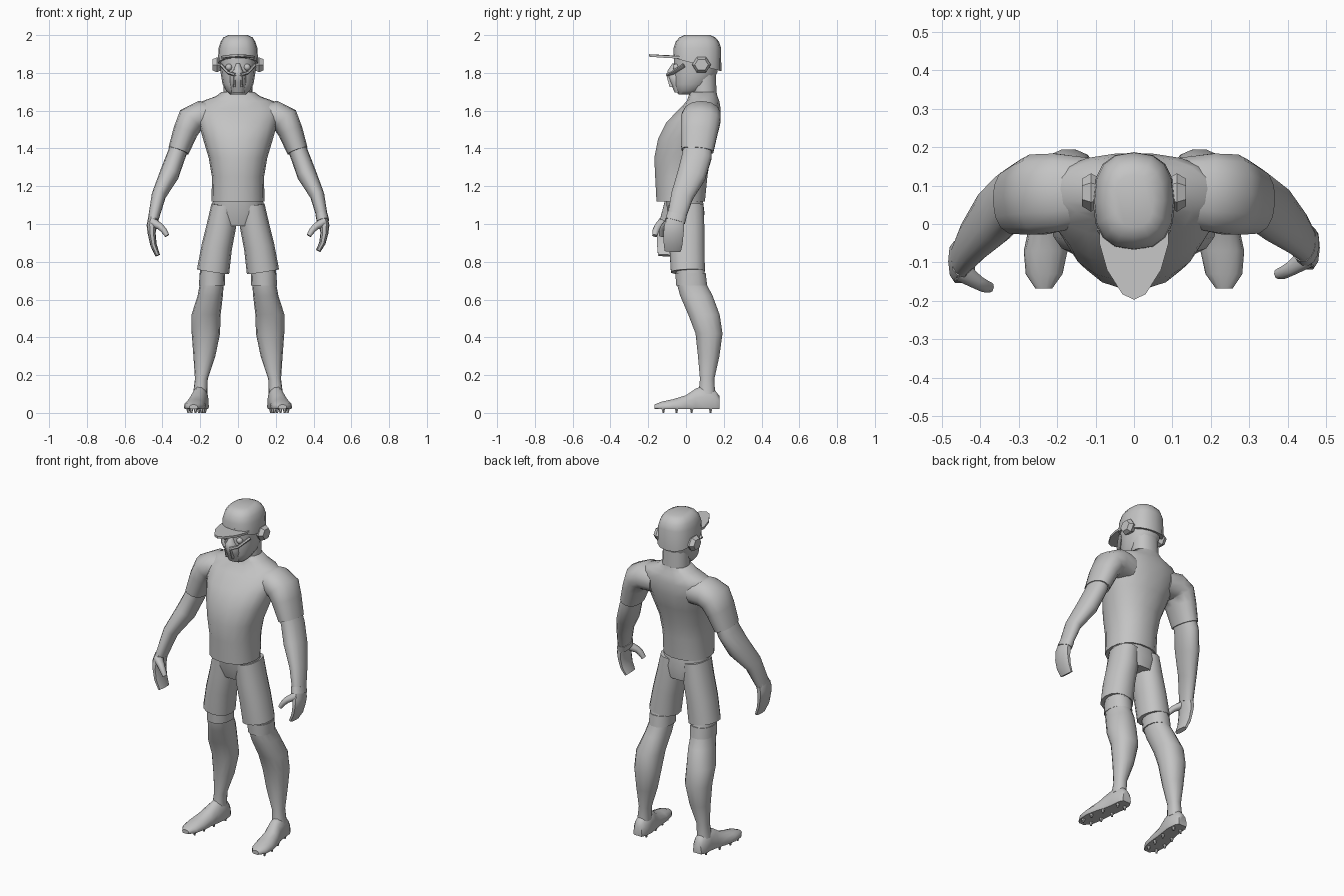
import bpy, bmesh, math
from mathutils import Vector

grey = bpy.data.materials.new("plain grey")
grey.diffuse_color = (0.55, 0.55, 0.55, 1)


def finish(name, bm, angle=50):
    bmesh.ops.recalc_face_normals(bm, faces=bm.faces)
    me = bpy.data.meshes.new(name)
    bm.to_mesh(me)
    bm.free()
    ob = bpy.data.objects.new(name, me)
    bpy.context.collection.objects.link(ob)
    me.materials.append(grey)
    bpy.ops.object.select_all(action='DESELECT')
    ob.select_set(True)
    bpy.context.view_layer.objects.active = ob
    bpy.ops.object.shade_smooth_by_angle(angle=math.radians(angle))
    return ob


def tube(name, rows, s=1, mode='path', n=14, p=0.9, floor=None):
    """Loft of oval rings; each row is x, y, z, two radii. s mirrors in x."""
    bm = bmesh.new()
    rings = []
    pts = [Vector(r[:3]) for r in rows]
    for i, r in enumerate(rows):
        u, v = Vector((1, 0, 0)), Vector((0, 1, 0))
        if mode == 'along_y':
            v = Vector((0, 0, 1))
        elif mode == 'path':
            t = (pts[min(i + 1, len(pts) - 1)] - pts[max(i - 1, 0)]).normalized()
            u = Vector((0, 1, 0)).cross(t).normalized()
            v = t.cross(u)
        ring = []
        for k in range(n):
            a = math.tau * k / n
            c, d = math.cos(a), math.sin(a)
            q = pts[i] + u * r[3] * math.copysign(abs(c) ** p, c) \
                + v * r[4] * math.copysign(abs(d) ** p, d)
            if floor is not None:
                q.z = max(q.z, floor)
            ring.append(bm.verts.new((q.x * s, q.y, q.z)))
        rings.append(ring)
    for a, b in zip(rings, rings[1:]):
        for k in range(n):
            j = (k + 1) % n
            bm.faces.new((a[k], a[j], b[j], b[k]))
    bm.faces.new(rings[0])
    bm.faces.new(rings[-1])
    return finish(name, bm)


# shirt body
tube("shirt", [(0, -.028, 1.12, .14, .13), (0, -.025, 1.25, .138, .14),
               (0, -.02, 1.35, .155, .15), (0, .005, 1.45, .185, .155),
               (0, .04, 1.54, .21, .145), (0, .075, 1.61, .23, .11),
               (0, .09, 1.65, .19, .088), (0, .09, 1.675, .12, .078),
               (0, .09, 1.70, .085, .072)], mode='flat', n=18)

# neck, head and cap
tube("neck", [(0, .1, 1.6, .08, .065), (0, .09, 1.8, .075, .07)], mode='flat')
tube("head", [(0, 0, 1.685, .04, .04), (0, .015, 1.705, .062, .07),
              (0, .03, 1.74, .082, .095), (0, .05, 1.80, .092, .118),
              (0, .055, 1.9, .1, .122)], mode='flat')
cap = tube("cap", [(0, .06, 1.88, .107, .127), (0, .06, 1.93, .103, .126),
                   (0, .06, 1.965, .092, .115), (0, .06, 1.988, .077, .095),
                   (0, .06, 2.0, .05, .068)], mode='flat', n=16, p=.8)
for v in cap.data.vertices:
    if v.co.z < 1.9:
        v.co.z -= (v.co.y + .067) * .28

half = [(0, -.197), (.03, -.183), (.07, -.12), (.09, -.05), (.09, .0)]
outline = half + [(-x, y) for x, y in half[:0:-1]]
bm = bmesh.new()
f = bm.faces.new([bm.verts.new((x, y, 1.886 - x * x * 1.2)) for x, y in outline])
ext = bmesh.ops.extrude_face_region(bm, geom=[f])
for v in ext["geom"]:
    if isinstance(v, bmesh.types.BMVert):
        v.co.z += .013
finish("cap_brim", bm, 30)

# face guard
tube("muzzle", [(0, -.035, 1.695, .034, .025), (0, -.042, 1.75, .045, .045),
                (0, -.052, 1.79, .042, .052), (0, -.05, 1.815, .026, .048),
                (0, -.045, 1.85, .012, .028)], mode='flat', n=10)
for s in (1, -1):
    tube("guard_strap", [(.015, -.098, 1.79, .009, .01), (.05, -.072, 1.80, .008, .012),
                         (.088, -.01, 1.84, .009, .012)], s, n=6)
    tube("guard_bar", [(.016, -.096, 1.79, .006, .01),
                       (.02, -.078, 1.725, .006, .01)], s, 'flat', n=6)
    # eyes
    bm = bmesh.new()
    bmesh.ops.create_uvsphere(bm, u_segments=12, v_segments=8, radius=.018)
    bmesh.ops.translate(bm, verts=bm.verts, vec=(s * .048, -.052, 1.83))
    finish("eye", bm)
    # ear pads
    bm = bmesh.new()
    for k, (x, r) in enumerate(((.085, .035), (.112, .05), (.135, .036))):
        ring = [bm.verts.new((s * x, .082 + r * math.cos(a), 1.843 + r * .92 * math.sin(a)))
                for a in [math.tau * i / 6 for i in range(6)]]
        if k:
            for i in range(6):
                bm.faces.new((last[i], last[i - 1], ring[i - 1], ring[i]))
        last = ring
    bm.faces.new(last)
    finish("ear_pad", bm, 20)

# arms: the left-hand one in the front view reaches further forward
for s, d in ((1, 0), (-1, -.035)):
    tube("sleeve", [(.12, .085, 1.565, .075, .09), (.2, .082, 1.572, .08, .104),
                    (.25, .077, 1.55, .077, .107), (.278, .07, 1.49, .066, .1),
                    (.315, .06, 1.388, .056, .087)], s)
    tube("forearm", [(.295, .065, 1.45, .048, .075), (.328, .058, 1.36, .05, .08),
                     (.365, .03 + d * .3, 1.26, .052, .077),
                     (.42, -.02 + d * .7, 1.15, .038, .06),
                     (.45, -.055 + d, 1.02, .028, .048)], s)
    dz = .025 if s < 0 else 0
    tube("hand", [(.45, -.055 + d, 1.03, .026, .046), (.457, -.062 + d, .99, .027, .055),
                  (.457, -.066 + d, .95, .021, .055), (.447, -.068 + d, .90 - dz / 2, .017, .052),
                  (.425, -.07 + d, .858 - dz, .013, .045)], s, n=10, p=.75)
    tube("thumb", [(.452, -.085 + d, 1.01, .024, .03), (.41, -.115 + d, .985, .018, .02),
                   (.392, -.125 + d, .965, .016, .018), (.375, -.13 + d, .938, .012, .014)],
         s, n=8)
tube("wristband", [(.442, -.047, 1.05, .032, .053), (.45, -.057, 1.015, .033, .054)])

# shorts
tube("shorts_hips", [(0, -.01, 1.14, .13, .1), (0, .0, 1.06, .143, .1),
                     (0, .008, .99, .1, .085)], mode='flat')
for s in (1, -1):
    tube("shorts_leg", [(.075, .0, 1.1, .066, .095), (.088, .003, .99, .078, .096),
                        (.112, .005, .88, .081, .095), (.132, .01, .748, .086, .092)], s)
    # lower leg
    tube("leg", [(.135, .02, .8, .065, .075), (.138, .027, .69, .063, .079),
                 (.147, .055, .62, .067, .088), (.169, .095, .52, .077, .085),
                 (.17, .122, .42, .075, .073), (.178, .12, .30, .058, .058),
                 (.194, .112, .18, .034, .039), (.2, .11, .1, .038, .045)], s, 'flat')
    tube("sock_band", [(.136, .024, .74, .068, .082), (.138, .03, .675, .068, .084)], s, 'flat')
    # shoe with flat sole
    tube("shoe", [(.2, .178, .03, .028, .06), (.2, .155, .03, .042, .09),
                  (.2, .10, .03, .046, .12), (.208, .05, .03, .047, .1),
                  (.22, .0, .03, .052, .065), (.23, -.07, .03, .057, .043),
                  (.234, -.13, .03, .048, .03), (.235, -.168, .03, .022, .014)],
         s, 'along_y', floor=.021)
    # studs
    for y, x, w in ((-.12, .235, .028), (-.05, .228, .035), (.03, .215, .032), (.13, .2, .025)):
        for e in (-w, w):
            tube("stud", [(x + e, y, .025, .011, .011), (x + e, y, 0, .005, .005)],
                 s, 'flat', n=6)
